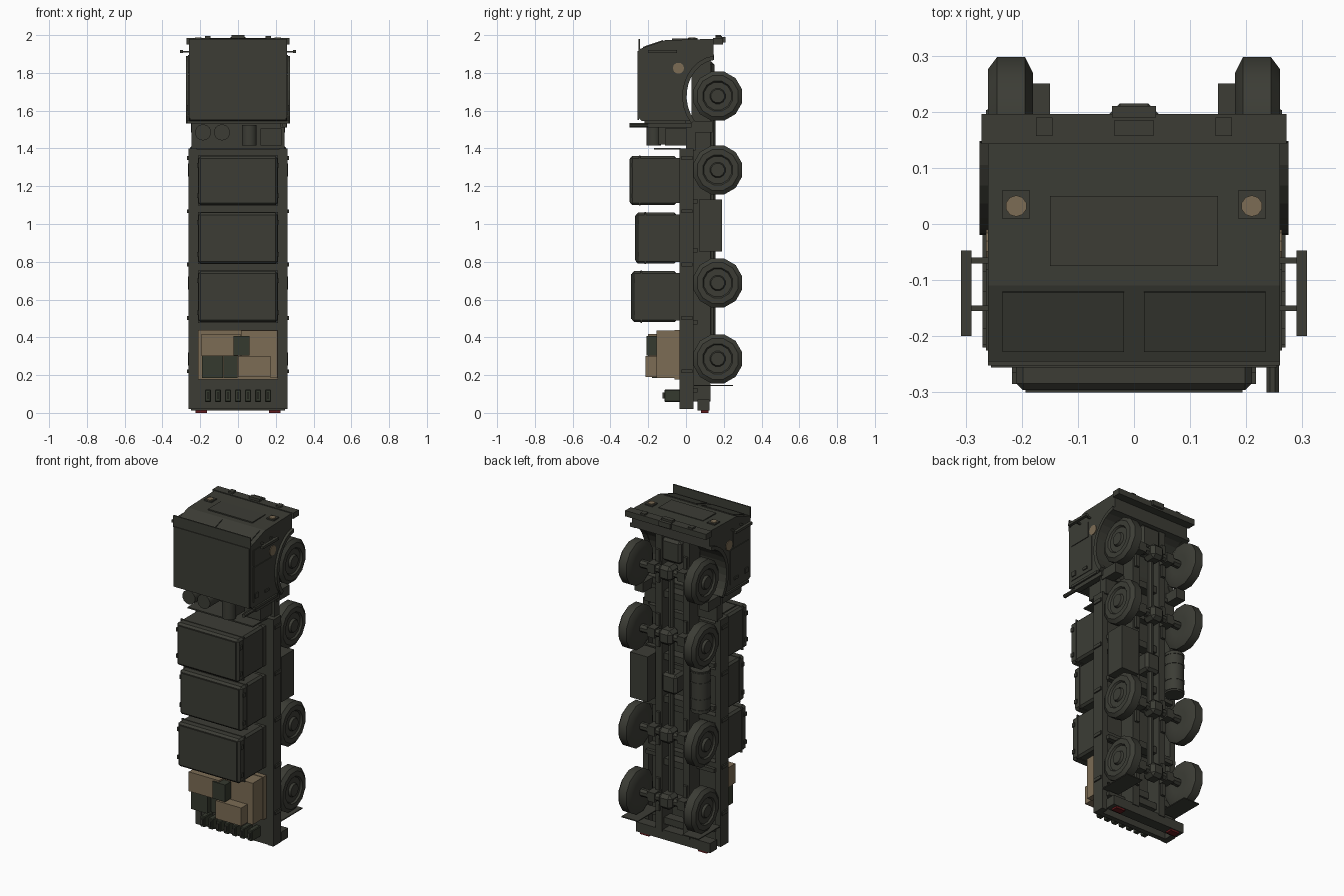
import bpy, bmesh, math
from mathutils import Matrix, Vector

default_cube = bpy.data.objects.get("Cube")
if default_cube:
    bpy.data.objects.remove(default_cube)


def make_material(name, red, green, blue):
    material = bpy.data.materials.new(name)
    material.use_nodes = True
    color = (red, green, blue, 1)
    material.diffuse_color = color
    shader = material.node_tree.nodes["Principled BSDF"]
    shader.inputs["Base Color"].default_value = color
    shader.inputs["Roughness"].default_value = 0.8
    return material


OLIVE = make_material("dark olive", 0.045, 0.046, 0.036)
GREEN = make_material("dark green", 0.036, 0.042, 0.028)
TAN = make_material("tan", 0.2, 0.15, 0.09)
RED = make_material("tail red", 0.12, 0.01, 0.012)


def finish(name, bm, material, smooth=False):
    bmesh.ops.recalc_face_normals(bm, faces=bm.faces)
    mesh = bpy.data.meshes.new(name)
    bm.to_mesh(mesh)
    bm.free()
    mesh.materials.append(material)
    obj = bpy.data.objects.new(name, mesh)
    bpy.context.collection.objects.link(obj)
    if smooth:
        bpy.ops.object.select_all(action="DESELECT")
        obj.select_set(True)
        bpy.context.view_layer.objects.active = obj
        bpy.ops.object.shade_smooth_by_angle(angle=math.radians(35))
    return obj


def box(name, xs, ys, zs, material=OLIVE, bevel=0, tilt=0):
    """Box between pairs of bounds, with optional bevel and tilt about x."""
    bm = bmesh.new()
    bmesh.ops.create_cube(bm, size=1)
    spans = [(abs(b - a), (a + b) / 2) for a, b in (xs, ys, zs)]
    bmesh.ops.scale(bm, verts=bm.verts, vec=[s for s, c in spans])
    if bevel:
        bmesh.ops.bevel(bm, geom=bm.edges[:], offset=bevel, segments=1, affect="EDGES")
    bmesh.ops.rotate(bm, verts=bm.verts, matrix=Matrix.Rotation(tilt, 3, "X"))
    bmesh.ops.translate(bm, verts=bm.verts, vec=[c for s, c in spans])
    return finish(name, bm, material)


def pair(name, xs, ys, zs, **options):
    """The same box on both sides."""
    for label, side in (("left", 1), ("right", -1)):
        box(f"{label}_{name}", [side * x for x in xs], ys, zs, **options)


def prism(name, outline, xs, material=OLIVE):
    """Extrude a y-z outline along x."""
    bm = bmesh.new()
    face = bm.faces.new([bm.verts.new((xs[0], y, z)) for y, z in outline])
    moved = bmesh.ops.extrude_face_region(bm, geom=[face])["geom"]
    verts = [v for v in moved if isinstance(v, bmesh.types.BMVert)]
    bmesh.ops.translate(bm, verts=verts, vec=(xs[1] - xs[0], 0, 0))
    return finish(name, bm, material)


def lathe(name, profile, center, axis, sides=12, material=OLIVE):
    """Spin (distance along axis, radius) points around an axis."""
    bm = bmesh.new()
    turn = Vector((0, 0, 1)).rotation_difference(Vector(axis))
    rings = []
    for along, radius in profile:
        angles = [math.tau * (i + 0.5) / sides for i in range(sides)]
        rings.append([bm.verts.new(turn @ Vector((radius * math.cos(a), radius * math.sin(a), along))
                                   + Vector(center)) for a in angles])
    for low, high in zip(rings, rings[1:]):
        for i in range(sides):
            j = (i + 1) % sides
            bm.faces.new((low[i], low[j], high[j], high[i]))
    bm.faces.new(rings[0])
    bm.faces.new(rings[-1])
    return finish(name, bm, material, smooth=True)


def rod(name, start, end, radius, sides=12, material=OLIVE):
    span = Vector(end) - Vector(start)
    return lathe(name, [(0, radius), (span.length, radius)], start, span, sides, material)


WHEEL_Y = 0.168
AXLES = (1.677, 1.286, 0.688, 0.286)


def arch(width, height, first, last, steps=10):
    """Points along the wheel arch, angles in degrees."""
    angles = [math.radians(first + (last - first) * i / steps) for i in range(steps + 1)]
    return [(WHEEL_Y + width * math.cos(a), AXLES[0] + height * math.sin(a)) for a in angles]


# Cab shell with the wheel arch cut out of its profile
shell = [(-0.235, 1.545), (-0.25, 1.56), (-0.25, 1.925), (-0.11, 1.973), (0.145, 1.98)]
prism("cab", shell + arch(0.168, 0.195, 97, 222), (-0.26, 0.26))
box("roof_panel", (-0.255, 0.255), (-0.256, -0.25), (1.55, 1.915))
box("roof_visor", (-0.26, 0.26), (-0.252, -0.244), (1.91, 1.98))
box("cab_rear_sill", (-0.27, 0.27), (-0.22, 0), (1.533, 1.548))
for side in (1, -1):
    lip = arch(0.188, 0.215, 97, 222) + arch(0.165, 0.193, 222, 97)
    prism("fender", lip, (side * 0.24, side * 0.275))
    lathe("door_badge", [(0, 0.03), (0.004, 0.03)], (side * 0.26, -0.04, 1.825), (side, 0, 0), 10, TAN)
pair("door", (0.258, 0.264), (-0.225, -0.05), (1.58, 1.79))
pair("side_window", (0.258, 0.264), (-0.225, -0.08), (1.8, 1.895))
pair("door_handle", (0.26, 0.27), (-0.12, -0.085), (1.6, 1.615))
pair("door_hinge", (0.26, 0.27), (-0.215, -0.185), (1.6, 1.63))

# Windscreen, grille and lamps on the front end
pair("windscreen", (0.018, 0.234), (-0.23, -0.118), (1.948, 1.956), tilt=0.33)
box("grille", (-0.15, 0.15), (-0.075, 0.05), (1.974, 1.981))
pair("headlamp_frame", (0.185, 0.235), (0.01, 0.06), (1.972, 1.984))
for x in (-0.21, 0.21):
    rod("headlamp", (x, 0.032, 1.975), (x, 0.032, 1.988), 0.019, 10, TAN)
box("front_bumper", (-0.272, 0.272), (0.143, 0.196), (1.95, 1.985))
pair("tow_hook", (0.145, 0.175), (0.157, 0.19), (1.98, 1.995))
box("tow_block", (-0.035, 0.035), (0.157, 0.185), (1.98, 2))
box("tow_plate", (-0.039, 0.039), (0.19, 0.21), (1.96, 1.99))

# Mirrors on two arms
pair("mirror", (0.29, 0.308), (-0.2, -0.047), (1.905, 1.92))
for y in (-0.065, -0.15):
    pair("mirror_arm", (0.25, 0.292), (y - 0.005, y + 0.005), (1.908, 1.917))

# Equipment between cab and bed
box("equipment_deck", (-0.245, 0.245), (0, 0.05), (1.39, 1.545))
for x in (-0.185, -0.085):
    rod("air_canister", (x, -0.21, 1.485), (x, 0, 1.485), 0.043, 14)
rod("filter_drum", (0.06, -0.17, 1.415), (0.06, -0.17, 1.525), 0.04)
box("filter_stand", (0.03, 0.09), (-0.15, 0), (1.42, 1.51))
box("battery_box", (0.12, 0.23), (-0.11, 0), (1.415, 1.505))
box("walkway", (-0.22, 0.22), (-0.17, -0.03), (1.394, 1.402))
rod("exhaust_stack", (0.247, -0.3, 1.523), (0.247, -0.05, 1.523), 0.012, 8)
box("exhaust_muffler", (0.225, 0.26), (-0.2, 0.03), (1.51, 1.535))
pair("rear_mudguard", (0.19, 0.25), (0.02, 0.14), (1.485, 1.545))

# Cargo bed with edge rails, cross members and stake pockets
box("bed_floor", (-0.255, 0.255), (-0.03, 0), (0.02, 1.4))
pair("bed_edge_rail", (0.225, 0.262), (-0.034, 0.04), (0.02, 1.4))
for i in range(5):
    z = 0.22 + i * 0.2825
    box("bed_cross_member", (-0.225, 0.225), (0, 0.04), (z - 0.02, z + 0.02))
    pair("stake_pocket", (0.26, 0.27), (-0.025, 0.035), (z - 0.01, z + 0.01))

# Three cargo containers with lids, latches and mounting pads
for low, high, top in ((1.1, 1.36, -0.3), (0.79, 1.06, -0.27), (0.48, 0.75, -0.29)):
    box("container", (-0.21, 0.21), (top + 0.004, -0.05), (low, high), bevel=0.012)
    box("container_lid", (-0.193, 0.193), (top, top + 0.008), (low + 0.016, high - 0.016))
    box("container_rim", (-0.213, 0.213), (top + 0.05, top + 0.058), (low - 0.003, high + 0.003))
    pair("container_pad", (0.12, 0.21), (-0.06, -0.03), (low + 0.01, high - 0.01))
    for z in (low + 0.05, high - 0.05):
        pair("container_latch", (0.195, 0.217), (top + 0.015, top + 0.035), (z - 0.012, z + 0.012))

# Tan and green crates on a pallet at the tail
box("crate_pallet", (-0.212, 0.212), (-0.06, -0.03), (0.178, 0.44), TAN)
box("tall_tan_crate", (0.015, 0.208), (-0.155, -0.05), (0.29, 0.437), TAN)
box("wide_tan_crate", (-0.192, 0.012), (-0.2, -0.05), (0.3, 0.418), TAN)
box("low_tan_crate", (0, 0.172), (-0.215, -0.05), (0.19, 0.3), TAN)
box("end_tan_crate", (0.172, 0.208), (-0.155, -0.05), (0.185, 0.29), TAN)
box("green_crate", (-0.19, -0.08), (-0.18, -0.05), (0.185, 0.3), GREEN)
box("small_green_crate", (-0.076, -0.003), (-0.15, -0.05), (0.185, 0.3), GREEN)
box("green_case", (-0.025, 0.06), (-0.21, -0.15), (0.305, 0.408), GREEN)

# Row of fuel cans
for i in range(7):
    x = (i - 3) * 0.053
    box("fuel_can", (x - 0.016, x + 0.016), (-0.115, -0.03), (0.058, 0.123), GREEN, bevel=0.004)
    box("fuel_can_grip", (x - 0.006, x + 0.006), (-0.125, -0.11), (0.075, 0.108))

# Ladder frame
pair("frame_rail", (0.07, 0.115), (0.03, 0.13), (0.06, 1.89))
for z in (0.12, 0.48, 0.86, 1.12, 1.5, 1.85):
    box("frame_cross_member", (-0.11, 0.11), (0.05, 0.11), (z - 0.02, z + 0.02))
    pair("frame_outrigger", (0.11, 0.23), (0.03, 0.06), (z - 0.012, z + 0.012))
rod("drive_shaft", (0, 0.14, 0.28), (0, 0.14, 1.68), 0.018, 8)
box("transfer_case", (-0.05, 0.05), (0.07, 0.17), (0.93, 1.05), bevel=0.015)
box("engine_sump", (-0.065, 0.065), (0.03, 0.15), (1.72, 1.86), bevel=0.015)

# Wheels, axles and springs
TYRE = [(0, 0.06), (0, 0.105), (0.014, 0.134), (0.064, 0.134), (0.08, 0.112), (0.08, 0.082),
        (0.07, 0.075), (0.07, 0.042), (0.084, 0.036), (0.084, 0.012)]
for z in AXLES:
    rod("axle", (-0.2, WHEEL_Y, z), (0.2, WHEEL_Y, z), 0.024, 8)
    box("differential", (-0.045, 0.045), (0.12, 0.215), (z - 0.045, z + 0.045), bevel=0.02)
    pair("leaf_spring", (0.08, 0.105), (0.125, 0.145), (z - 0.1, z + 0.1))
    pair("axle_clamp", (0.075, 0.125), (0.13, 0.195), (z - 0.028, z + 0.028))
    for side in (1, -1):
        lathe("wheel", TYRE, (side * 0.18, WHEEL_Y, z), (side, 0, 0))

# Storage box on one side, ribbed fuel tank on the other
box("storage_box", (0.125, 0.245), (0.07, 0.19), (0.855, 1.13))
rod("fuel_tank", (-0.185, 0.125, 0.865), (-0.185, 0.125, 1.12), 0.055, 16)
for z in (0.875, 0.94, 1.04, 1.1):
    rod("tank_strap", (-0.185, 0.125, z), (-0.185, 0.125, z + 0.012), 0.058, 16)

# Tail bumper, lamps and mud flaps
box("tail_bumper", (-0.25, 0.25), (0.06, 0.125), (0.012, 0.07))
pair("tail_lamp", (0.165, 0.225), (0.08, 0.12), (0, 0.014), material=RED)
pair("mud_flap", (0.15, 0.26), (0.04, 0.25), (0.142, 0.148))
